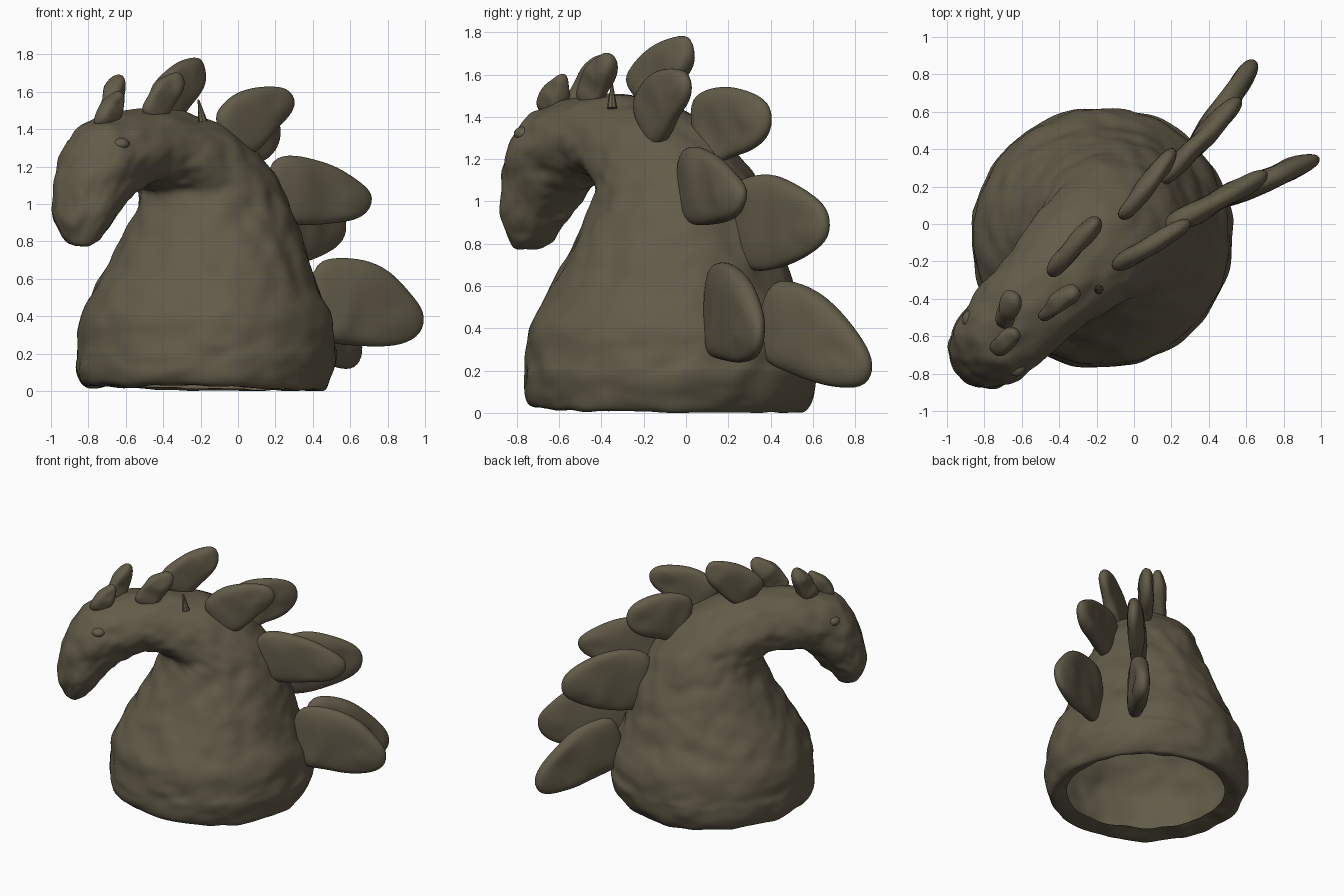
import bpy, bmesh, math
from mathutils import Vector, noise

if "Cube" in bpy.data.objects:
    bpy.data.objects.remove(bpy.data.objects["Cube"], do_unlink=True)

clay = bpy.data.materials.new("olive brown clay")
clay.use_nodes = True
colour = (0.125, 0.106, 0.067, 1)
clay.diffuse_color = colour
bsdf = clay.node_tree.nodes["Principled BSDF"]
bsdf.inputs["Base Color"].default_value = colour
bsdf.inputs["Roughness"].default_value = 0.8

UP = Vector((0, 0, 1))
CENTRE = Vector((-0.17, -0.07, 0))
FORWARD = Vector((-0.73, -0.68, 0)).normalized()   # way the head faces
SIDE = Vector((-FORWARD.y, FORWARD.x, 0))


def finish(bm, name, roughness, scale, levels):
    """Roughen the surface by hand-worked lumps and make a smooth object."""
    bmesh.ops.recalc_face_normals(bm, faces=bm.faces)
    bm.normal_update()
    shifts = [(v, v.normal * roughness * (noise.noise(v.co * scale)
              + 0.5 * noise.noise(v.co * scale * 2.3))) for v in bm.verts]
    for v, shift in shifts:
        v.co += shift
        v.co.z = max(v.co.z, 0)
    mesh = bpy.data.meshes.new(name)
    bm.to_mesh(mesh)
    bm.free()
    mesh.materials.append(clay)
    mesh.polygons.foreach_set("use_smooth", [True] * len(mesh.polygons))
    ob = bpy.data.objects.new(name, mesh)
    bpy.context.collection.objects.link(ob)
    sub = ob.modifiers.new("smooth", 'SUBSURF')
    sub.levels = sub.render_levels = levels
    return ob


def catmull(p, t):
    a, b, c, d = p
    return [0.5 * (2 * j + (k - i) * t + (2 * i - 5 * j + 4 * k - l) * t ** 2
            + (3 * j - i - 3 * k + l) * t ** 3) for i, j, k, l in zip(a, b, c, d)]


def loft(name, rings, segments=72, steps=4):
    """Sweep ovals given as front point, back point and half width; the foot stays open."""
    dense = []
    for i in range(len(rings) - 1):
        four = [rings[max(0, min(len(rings) - 1, i + k))] for k in (-1, 0, 1, 2)]
        dense += [catmull(four, k / steps) for k in range(steps)]
    dense.append(rings[-1])
    bm = bmesh.new()
    loops = []
    for fs, fz, bs, bz, width in dense:
        front = CENTRE + FORWARD * fs + UP * fz
        back = CENTRE + FORWARD * bs + UP * bz
        mid, half = (front + back) / 2, (front - back) / 2
        mid += SIDE * 0.06 * max(0, (fs + bs) / 2 - 0.5)
        loops.append([bm.verts.new(mid + half * math.cos(a) + SIDE * width * math.sin(a))
                      for a in (math.tau * k / segments for k in range(segments))])
    for low, high in zip(loops, loops[1:]):
        for k in range(segments):
            n = (k + 1) % segments
            bm.faces.new((low[k], low[n], high[n], high[k]))
    end = loops[-1]
    tip = bm.verts.new(sum((v.co for v in end), Vector()) / segments)
    for k in range(segments):
        bm.faces.new((end[k], end[(k + 1) % segments], tip))
    return finish(bm, name, 0.02, 8, 1)


def upright(z, radius, shift=0.0):
    return (shift + radius, z, shift - radius, z, radius)


# Open-footed bell body, bent neck and drooping head in one skin
foot = [(0.5, 0.045, -0.57, 0.01, 0.54), (0.65, 0.03, -0.61, 0.0, 0.64)]
body = [(0.7, 0.09, -0.66, 0.06, 0.68),
        upright(0.18, 0.7), upright(0.25, 0.69), upright(0.38, 0.68),
        upright(0.52, 0.615), upright(0.66, 0.55, -0.02), upright(0.8, 0.49, -0.04),
        upright(0.95, 0.425, -0.05)]
neck = [(0.35, 1.05, -0.41, 1.1, 0.38), (0.39, 1.085, -0.29, 1.25, 0.35),
        (0.43, 1.1, -0.1, 1.4, 0.32), (0.48, 1.1, 0.13, 1.48, 0.29),
        (0.53, 1.09, 0.38, 1.51, 0.27), (0.59, 1.065, 0.66, 1.49, 0.26)]
head = [(0.65, 1.03, 0.85, 1.43, 0.245), (0.71, 0.98, 0.96, 1.33, 0.23),
        (0.76, 0.93, 1.02, 1.18, 0.21), (0.81, 0.87, 1.06, 1.02, 0.185),
        (0.86, 0.81, 1.06, 0.89, 0.14), (0.92, 0.77, 1.0, 0.79, 0.07)]
loft("open_body_neck_and_head", foot + body + neck + head)

# Blunt leaf outline shared by the plates: along the axis, across it
TOP_EDGE = [(0, 0.36), (0.2, 0.48), (0.42, 0.52), (0.65, 0.46), (0.87, 0.29), (1.02, 0.13)]
LOW_EDGE = [(1.02, -0.15), (0.87, -0.31), (0.66, -0.4), (0.45, -0.48), (0.26, -0.5), (0.1, -0.4)]
LEAF = TOP_EDGE + LOW_EDGE


def plate(name, root, tip, height, thickness):
    """Upright leaf, thick in the middle and thin round the edge."""
    root, tip = Vector(root), Vector(tip)
    axis = tip - root
    flat = axis.cross(UP).normalized()
    across = flat.cross(axis).normalized() * height
    bm = bmesh.new()

    def ring(scale, offset):
        return [bm.verts.new(root + axis * (0.5 + (u - 0.5) * scale)
                             + across * v * scale + flat * offset) for u, v in LEAF]

    half = thickness / 2
    loops = [ring(0.5, -half), ring(0.85, -half * 0.85), ring(1.03, -half * 0.4),
             ring(1.03, half * 0.4), ring(0.85, half * 0.85), ring(0.5, half)]
    count = len(LEAF)
    for a, b in zip(loops, loops[1:]):
        for k in range(count):
            n = (k + 1) % count
            bm.faces.new((a[k], a[n], b[n], b[k]))
    for loop in (loops[0], loops[-1]):
        for k in range(count // 2 - 1):
            bm.faces.new((loop[k], loop[k + 1], loop[-k - 2], loop[-k - 1]))
    return finish(bm, name, 0.03, 9, 2)


# Two staggered rows of plates, from the tail end up to the brow
plate("back_plate_low_left", (0.35, 0.09, 0.53), (0.98, 0.35, 0.37), 0.46, 0.12)
plate("back_plate_low_right", (0.28, 0.34, 0.5), (0.64, 0.85, 0.19), 0.4, 0.12)
plate("back_plate_middle_left", (0.14, -0.04, 1.1), (0.7, 0.26, 1.01), 0.36, 0.11)
plate("back_plate_middle_right", (0.12, 0.2, 0.9), (0.56, 0.66, 0.89), 0.45, 0.11)
plate("neck_plate_left", (-0.1, -0.22, 1.35), (0.28, 0.0, 1.58), 0.3, 0.1)
plate("neck_plate_right", (-0.08, 0.02, 1.33), (0.21, 0.39, 1.41), 0.36, 0.1)
plate("crest_plate_right", (-0.43, -0.25, 1.48), (-0.2, 0.02, 1.75), 0.27, 0.1)
plate("crest_plate_left", (-0.48, -0.48, 1.45), (-0.32, -0.36, 1.69), 0.18, 0.09)
plate("brow_plate_right", (-0.69, -0.51, 1.42), (-0.65, -0.39, 1.69), 0.15, 0.1)
plate("brow_plate_left", (-0.73, -0.67, 1.39), (-0.63, -0.58, 1.59), 0.13, 0.09)

# Small clay burr on the nape
bpy.ops.mesh.primitive_cone_add(vertices=8, radius1=0.025, radius2=0.004, depth=0.12,
                                location=(-0.2, -0.35, 1.5), rotation=(0, -0.2, 0))
burr = bpy.context.object
burr.name = "nape_burr"
burr.data.materials.append(clay)
bpy.ops.object.shade_smooth_by_angle()

# Low eye mounds on both sides of the head
for label, sign in (("left", 1), ("right", -1)):
    place = CENTRE + FORWARD * 0.81 + SIDE * (0.02 + sign * 0.175) + UP * 1.32
    bpy.ops.mesh.primitive_uv_sphere_add(segments=20, ring_count=12, radius=0.05, location=place)
    eye = bpy.context.object
    eye.name = label + "_eye_mound"
    eye.scale = (1, 1, 0.7)
    eye.data.materials.append(clay)
    bpy.ops.object.shade_smooth_by_angle()
